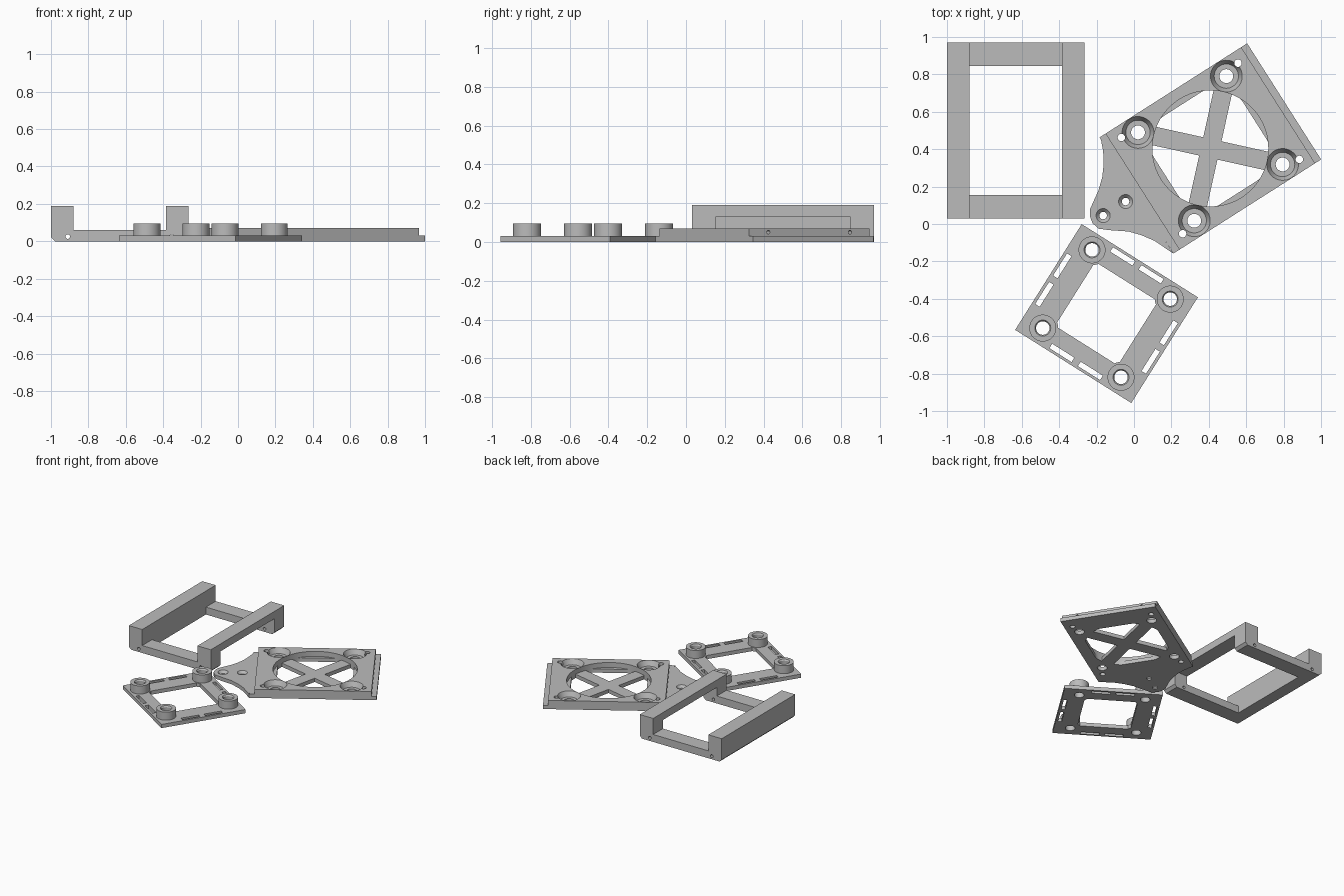
import bpy, bmesh, math
from mathutils import Matrix

if "Cube" in bpy.data.objects:
    bpy.data.objects.remove(bpy.data.objects["Cube"], do_unlink=True)

grey = bpy.data.materials.new("plain_grey")
grey.use_nodes = True
grey.diffuse_color = (0.5, 0.5, 0.5, 1)
grey.node_tree.nodes["Principled BSDF"].inputs["Base Color"].default_value = (0.5, 0.5, 0.5, 1)

SIGNS = [(a, b) for a in (-1, 1) for b in (-1, 1)]
TURN_X = Matrix.Rotation(math.pi / 2, 4, 'X')


def prism(name, pts, z0, z1, matrix=None):
    """Extrude a closed outline from z0 to z1."""
    bm = bmesh.new()
    face = bm.faces.new([bm.verts.new((x, y, z0)) for x, y in pts])
    ext = bmesh.ops.extrude_face_region(bm, geom=[face])
    verts = [g for g in ext["geom"] if isinstance(g, bmesh.types.BMVert)]
    bmesh.ops.translate(bm, verts=verts, vec=(0, 0, z1 - z0))
    bmesh.ops.recalc_face_normals(bm, faces=bm.faces)
    if matrix:
        bm.transform(matrix)
    return to_object(name, bm)


def to_object(name, bm):
    mesh = bpy.data.meshes.new(name)
    bm.to_mesh(mesh)
    bm.free()
    mesh.materials.append(grey)
    obj = bpy.data.objects.new(name, mesh)
    bpy.context.collection.objects.link(obj)
    return obj


def rect(u, v, cu=0, cv=0):
    return [(cu - u, cv - v), (cu + u, cv - v), (cu + u, cv + v), (cu - u, cv + v)]


def circle(r, cu=0, cv=0, n=48):
    return [(cu + r * math.cos(2 * math.pi * i / n), cv + r * math.sin(2 * math.pi * i / n))
            for i in range(n)]


def cone(r0, r1, z0, z1, cu, cv):
    bm = bmesh.new()
    bmesh.ops.create_cone(bm, cap_ends=True, segments=48, radius1=r0, radius2=r1, depth=z1 - z0,
                          matrix=Matrix.Translation((cu, cv, (z0 + z1) / 2)))
    return to_object("cutter", bm)


def combine(obj, tool, operation='DIFFERENCE'):
    mod = obj.modifiers.new("combine", 'BOOLEAN')
    mod.operation, mod.solver, mod.object = operation, 'EXACT', tool
    bpy.context.view_layer.update()
    mesh = bpy.data.meshes.new_from_object(obj.evaluated_get(bpy.context.evaluated_depsgraph_get()))
    obj.modifiers.clear()
    obj.data = mesh
    bpy.data.objects.remove(tool, do_unlink=True)


def cut(obj, pts, z0=-0.1, z1=0.3, matrix=None):
    combine(obj, prism("cutter", pts, z0, z1, matrix))


def place(obj, x, y, degrees):
    obj.location = (x, y, 0)
    obj.rotation_euler = (0, 0, math.radians(degrees))


# Rectangular bracket with two tall rails
half = [(0.367, 0.19), (0.247, 0.19), (0.247, 0.06)]
side = [(0.347, 0), (0.367, 0.02)] + half
bracket = prism("rail_bracket", side + [(-x, z) for x, z in reversed(side)], -0.47, 0.47, TURN_X)
cut(bracket, rect(0.247, 0.345))
cut(bracket, rect(0.1, 0.345, 0.33), -0.1, 0.13)
for s in (-1, 1):
    cut(bracket, circle(0.012, s * 0.278, 0.025, 16), -0.6, 0.6, TURN_X)
place(bracket, -0.632, 0.5, 0)

# Fan plate with stepped ends and round opening
step = [(-0.468, 0), (0.468, 0), (0.468, 0.03), (0.43, 0.03),
        (0.43, 0.07), (-0.43, 0.07), (-0.43, 0.03), (-0.468, 0.03)]
fan_plate = prism("fan_plate", step, -0.368, 0.368, TURN_X)
cut(fan_plate, circle(0.31, n=96), 0.03, 0.2)
lim = 0.28
cut(fan_plate, [(max(-lim, min(lim, x)), max(-lim, min(lim, y))) for x, y in circle(0.31, n=96)])

# Crossed arms
for angle in (45, 135):
    arm = prism("arm", rect(0.35, 0.05), 0, 0.03, Matrix.Rotation(math.radians(angle), 4, 'Z'))
    combine(fan_plate, arm, 'UNION')

# Post sockets, screw holes and end pin holes
for a, b in SIGNS:
    combine(fan_plate, cone(0.065, 0.09, 0.03, 0.08, a * 0.28, b * 0.28))
    cut(fan_plate, circle(0.037, a * 0.28, b * 0.28))
    cut(fan_plate, circle(0.02, a * 0.37, b * 0.305, 24))
TURN_Y = Matrix.Rotation(math.pi / 2, 4, 'Y')
for s in (-1, 1):
    cut(fan_plate, circle(0.01, -0.05, s * 0.25, 16), 0.38, 0.5, TURN_Y)
place(fan_plate, 0.408, 0.404, 32.5)

# Curved mounting tab beside the fan plate
tab_outline = [(-0.18, 0.468), (-0.165, 0.39), (-0.162, 0.32), (-0.17, 0.25), (-0.19, 0.18),
               (-0.235, 0.08), (-0.235, 0.04), (-0.222, 0.005), (-0.19, -0.025), (-0.13, -0.033),
               (-0.03, -0.04), (0.04, -0.06), (0.11, -0.09), (0.21, -0.158)]
tab = prism("mounting_tab", tab_outline, 0, 0.03)
for x, y in [(-0.165, 0.045), (-0.045, 0.12)]:
    cut(tab, circle(0.02, x, y, 24))
    combine(tab, cone(0.02, 0.042, 0.01, 0.035, x, y))

# Post plate with square opening
post_plate = prism("post_plate", rect(0.367, 0.334), 0, 0.03)
cut(post_plate, rect(0.198, 0.202))
for a, b in SIGNS:
    p = (a * 0.247, b * 0.247)
    combine(post_plate, prism("pad", circle(0.082, *p), 0, 0.03), 'UNION')
    combine(post_plate, prism("post", circle(0.072, *p), 0.01, 0.095), 'UNION')
    cut(post_plate, circle(0.036, *p))
    combine(post_plate, cone(0.036, 0.046, 0.085, 0.1, *p))
    # Tie slots along the edges
    cut(post_plate, rect(0.07, 0.014, a * 0.09, b * 0.305))
    cut(post_plate, rect(0.014, 0.07, a * 0.336, b * 0.09))
place(post_plate, -0.147, -0.479, -32.2)

# Smooth round walls, keep hard edges
bpy.ops.object.select_all(action='DESELECT')
for obj in (bracket, fan_plate, tab, post_plate):
    obj.select_set(True)
bpy.context.view_layer.objects.active = bracket
bpy.ops.object.shade_smooth_by_angle(angle=math.radians(30))
